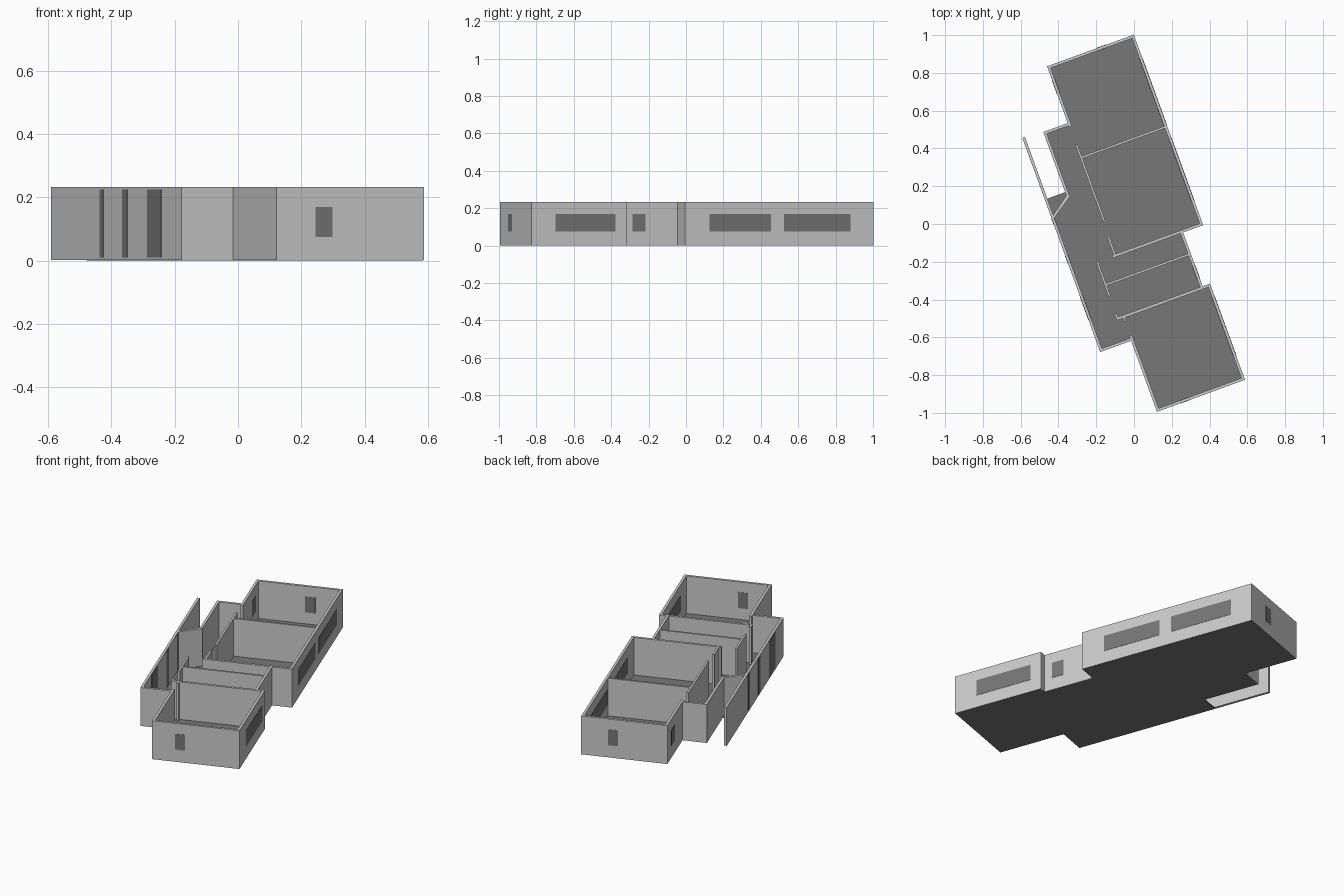
import bpy, bmesh, math
from mathutils import Matrix

if "Cube" in bpy.data.objects:
    bpy.data.objects.remove(bpy.data.objects["Cube"])

HEIGHT = 0.233
T_OUT, T_IN = 0.015, 0.012
TURN = Matrix.Rotation(math.radians(20), 4, 'Z')   # whole plan is turned on the site


def material(name, value):
    m = bpy.data.materials.new(name)
    m.diffuse_color = (value, value, value, 1)
    m.use_nodes = True
    m.node_tree.nodes["Principled BSDF"].inputs["Base Color"].default_value = m.diffuse_color
    return m


WALL = material("wall_light_grey", 0.6)
DARK = material("floor_and_window_dark_grey", 0.185)


def prism(name, outline, z0, z1, mat):
    """Extrude a plan outline from z0 to z1."""
    bm = bmesh.new()
    face = bm.faces.new([bm.verts.new((u, v, z0)) for u, v in outline])
    ext = bmesh.ops.extrude_face_region(bm, geom=[face])
    for e in ext["geom"]:
        if isinstance(e, bmesh.types.BMVert):
            e.co.z = z1
    bmesh.ops.recalc_face_normals(bm, faces=bm.faces)
    me = bpy.data.meshes.new(name)
    bm.to_mesh(me)
    bm.free()
    me.transform(TURN)
    me.materials.append(mat)
    ob = bpy.data.objects.new(name, me)
    bpy.context.collection.objects.link(ob)
    return ob


def box(name, u0, u1, v0, v1, z0=0.001, z1=HEIGHT, mat=WALL):
    return prism(name, [(u0, v0), (u1, v0), (u1, v1), (u0, v1)], z0, z1, mat)


# Floor slab
prism("floor", [(0.340, 0.940), (-0.145, 0.940), (-0.145, 0.620), (-0.283, 0.620),
                (-0.283, 0.283), (-0.398, 0.283), (-0.398, -0.574), (-0.224, -0.574),
                (-0.224, -0.974), (0.268, -0.974), (0.268, -0.442), (0.227, -0.442),
                (0.227, -0.130), (0.340, -0.130)], 0.0, 0.006, DARK)

# Outer walls running along the building: left face u, start v, end v
for name, u, v0, v1 in [
        ("right_wall_back", 0.342 - T_OUT, -0.131, 0.942),
        ("right_wall_middle", 0.229 - T_OUT, -0.44, -0.12),
        ("right_wall_front", 0.27 - T_OUT, -0.976, -0.434),
        ("left_wall_front", -0.226, -0.976, -0.547),
        ("corridor_wall", -0.40, -0.576, 0.63),
        ("left_wall_side_room", -0.285, 0.255, 0.622),
        ("left_wall_back", -0.147, 0.597, 0.942)]:
    box(name, u, u + T_OUT, v0, v1)

# Outer walls running across: front face v, start u, end u
for name, v, u0, u1 in [
        ("back_wall", 0.942 - T_OUT, -0.147, 0.342),
        ("side_room_back_wall", 0.622 - T_OUT, -0.285, -0.135),
        ("step_wall", -0.131, -0.168, 0.342),
        ("front_room_back_wall", -0.449, -0.26, 0.27),
        ("corridor_front_wall", -0.576, -0.40, -0.214),
        ("front_wall", -0.976, -0.226, 0.27)]:
    box(name, u0, u1, v, v + T_OUT)

# Diagonal entrance wall
prism("entrance_wall", [(-0.39, 0.170), (-0.270, 0.252), (-0.285, 0.264), (-0.39, 0.188)],
      0.001, HEIGHT, WALL)

# Thin partitions along and across
for name, u, v0, v1 in [
        ("partition_hall", -0.149, 0.064, 0.50),
        ("partition_hall_short", -0.157, -0.128, -0.013),
        ("partition_small_rooms", -0.258, -0.315, -0.118),
        ("partition_stub_left", -0.26, -0.449, -0.412),
        ("partition_stub_right", -0.224, -0.468, -0.44)]:
    box(name, u, u + T_IN, v0, v1)
for name, v, u0, u1 in [("partition_back_rooms", 0.420, -0.149, 0.335),
                        ("partition_small_rooms_cross", -0.257, -0.255, 0.22)]:
    box(name, u0, u1, v, v + T_IN)

# Window and door panels on both faces of the walls
P = 0.0015


def panels(name, along, face, a, b, z0=0.075, z1=0.17):
    """Pair of thin plates; 'face' is the lower side of the wall."""
    for side, p in (("a", face - P), ("b", face + T_OUT)):
        if along:
            box(f"{name}_{side}", p, p + P, a, b, z0, z1, DARK)
        else:
            box(f"{name}_{side}", a, b, p, p + P, z0, z1, DARK)


panels("window_right_middle_room", True, 0.342 - T_OUT, 0.009, 0.36)
panels("window_right_back_room", True, 0.342 - T_OUT, 0.433, 0.812)
panels("window_right_small_room", True, 0.229 - T_OUT, -0.387, -0.314)
panels("window_right_front_room", True, 0.27 - T_OUT, -0.84, -0.499)
panels("window_left_back_room", True, -0.147, 0.785, 0.865)
panels("window_front", False, -0.976, -0.095, -0.038)
panels("window_back", False, 0.942 - T_OUT, 0.132, 0.19)
for i, (a, b) in enumerate([(0.143, 0.178), (-0.079, -0.032), (-0.394, -0.263)]):
    panels(f"corridor_glazing_{i}", True, -0.40, a, b, 0.01, 0.225)
